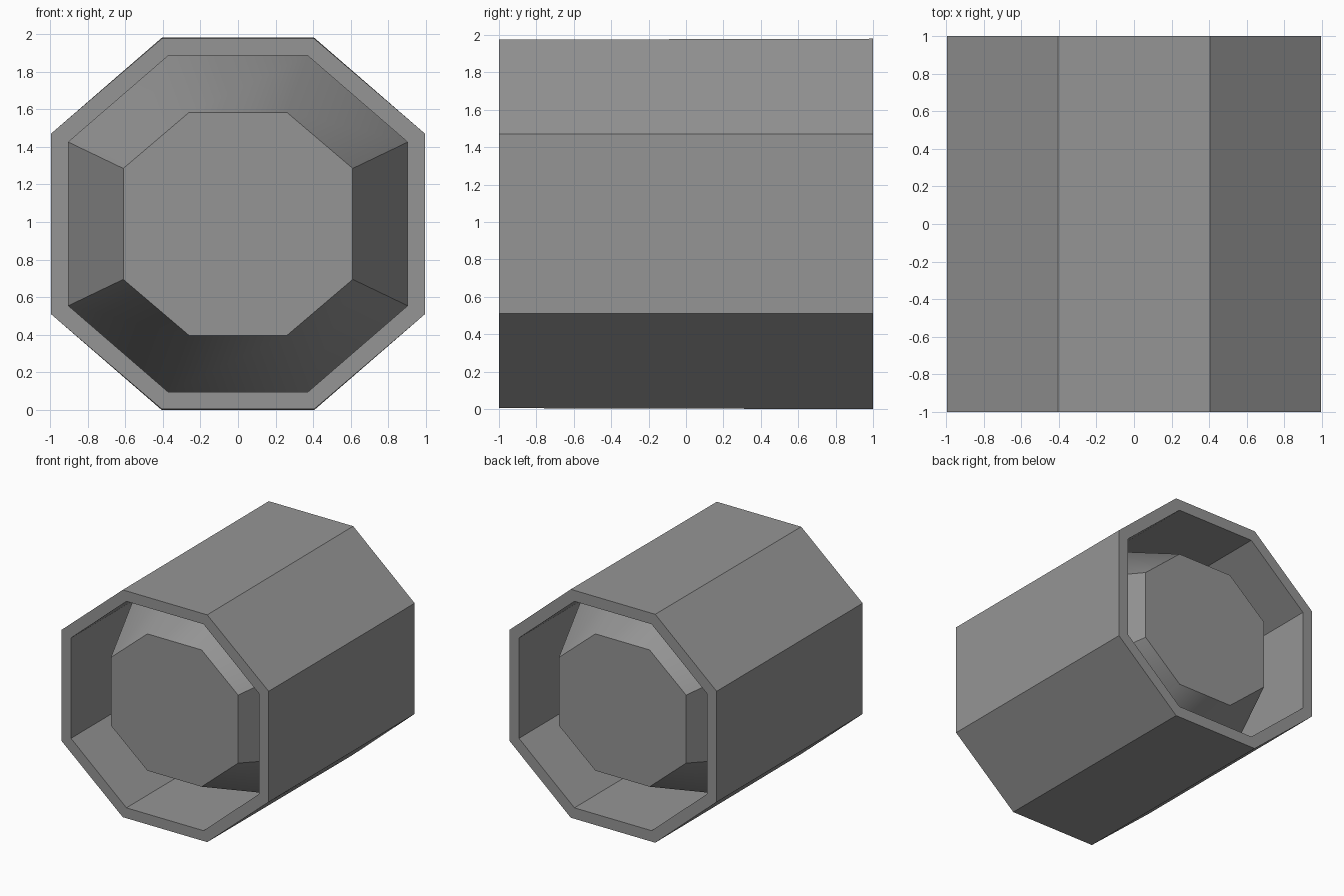
import bpy, bmesh, math

if "Cube" in bpy.data.objects:
    bpy.data.objects.remove(bpy.data.objects["Cube"])

CZ = 0.99  # height of the barrel's axis

def octagon(bm, y, side, half_h, flat_x, flat_z):
    """Ring of 8 vertices across y with the given half sizes."""
    pts = [(flat_x, half_h), (side, flat_z), (side, -flat_z), (flat_x, -half_h),
           (-flat_x, -half_h), (-side, -flat_z), (-side, flat_z), (-flat_x, half_h)]
    return [bm.verts.new((x, y, CZ + z)) for x, z in pts]

OUTER_FRONT = (0.994, 0.985, 0.405, 0.48)
OUTER_BACK = (0.994, 0.99, 0.405, 0.48)
RIM = (0.902, 0.895, 0.37, 0.435)
PLUG = (0.61, 0.593, 0.26, 0.295)

# Stations from the front plug, around the shell, to the back plug
stations = [(-0.87, PLUG), (-0.15, RIM), (-1, RIM), (-1, OUTER_FRONT),
            (1, OUTER_BACK), (1, RIM), (0.15, RIM), (0.87, PLUG)]

bm = bmesh.new()
rings = [octagon(bm, y, *size) for y, size in stations]
for a, b in zip(rings, rings[1:]):
    for i in range(8):
        j = (i + 1) % 8
        bm.faces.new((a[i], a[j], b[j], b[i]))
# Flat plug ends
bm.faces.new(rings[0])
bm.faces.new(rings[-1])
bmesh.ops.recalc_face_normals(bm, faces=bm.faces)

mesh = bpy.data.meshes.new("octagonal_barrel")
bm.to_mesh(mesh)
bm.free()
barrel = bpy.data.objects.new("octagonal_barrel", mesh)
bpy.context.collection.objects.link(barrel)

# Dark grey surface
grey = bpy.data.materials.new("dark_grey")
grey.diffuse_color = (0.3, 0.3, 0.3, 1)
grey.use_nodes = True
grey.node_tree.nodes["Principled BSDF"].inputs["Base Color"].default_value = grey.diffuse_color
mesh.materials.append(grey)

# Soften only the shallow corners of the tapered plugs
bpy.context.view_layer.objects.active = barrel
barrel.select_set(True)
bpy.ops.object.shade_smooth_by_angle(angle=math.radians(39))
